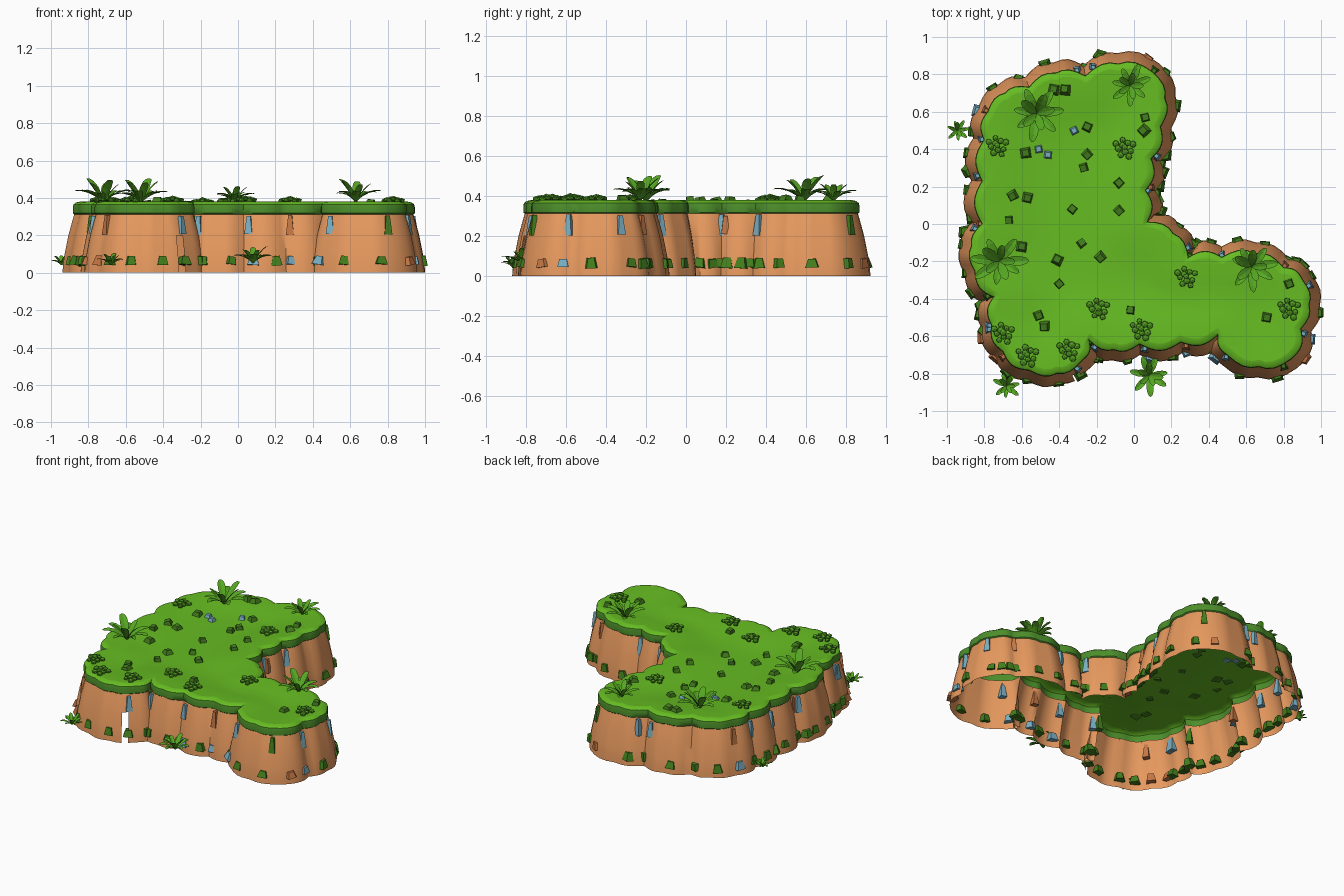
import bpy, bmesh, math, random
from mathutils import Vector, Matrix
from mathutils.geometry import delaunay_2d_cdt

if "Cube" in bpy.data.objects:
    bpy.data.objects.remove(bpy.data.objects["Cube"])

random.seed(4)
PI = math.pi


def material(name, r, g, b):
    m = bpy.data.materials.new(name)
    m.diffuse_color = [((c / 255 + 0.055) / 1.055) ** 2.4 for c in (r, g, b)] + [1]
    m.use_nodes = True
    m.node_tree.nodes["Principled BSDF"].inputs["Base Color"].default_value = m.diffuse_color
    return m


GRASS = material("grass green", 102, 188, 34)
RIM = material("rim green", 76, 142, 42)
EARTH = material("orange earth", 235, 156, 96)
ROCK = material("moss rock", 66, 126, 28)
BLUE = material("blue stone", 122, 176, 196)
BROWN = material("brown stone", 196, 118, 68)
LEAF = material("fern green", 86, 168, 34)
BUSH = material("bush green", 78, 152, 32)


def finish(bm, name, mat, smooth=None):
    me = bpy.data.meshes.new(name)
    bm.to_mesh(me)
    bm.free()
    ob = bpy.data.objects.new(name, me)
    bpy.context.collection.objects.link(ob)
    me.materials.append(mat)
    if smooth:
        bpy.ops.object.select_all(action='DESELECT')
        ob.select_set(True)
        bpy.context.view_layer.objects.active = ob
        bpy.ops.object.shade_smooth_by_angle(angle=math.radians(smooth))
    return ob


# Scalloped outline: creases between lobes, clockwise, each lobe bulging out
CREASES = [(-.80, .45), (-.78, .60), (-.56, .73), (-.26, .79), (.10, .81), (.14, .52),
           (.09, .35), (.06, .18), (.07, .01), (.29, -.18), (.47, -.18), (.80, -.235),
           (.90, -.30), (.89, -.56), (.84, -.72), (.50, -.70), (.45, -.59), (.25, -.63),
           (.03, -.64), (-.24, -.62), (-.28, -.73), (-.56, -.78), (-.70, -.68),
           (-.76, -.54), (-.75, -.39), (-.85, -.25), (-.81, 0), (-.81, .23)]
SEG = 8
outline = []
for i, c in enumerate(CREASES):
    a, b = Vector(c), Vector(CREASES[(i + 1) % len(CREASES)])
    d = b - a
    for k in range(SEG):
        t = k / SEG
        bulge = 0.18 * math.sin(PI * t)
        if d.length > .25:      # long lobes are split by a shallow middle crease
            bulge = 0.15 * math.sin(PI * t) + .05 * abs(math.sin(2 * PI * t))
        outline.append(a + d * t + Vector((-d.y, d.x)) * bulge)
N = len(outline)
normals = []
for i in range(N):
    d = outline[(i + 3) % N] - outline[i - 3]
    normals.append(Vector((-d.y, d.x)).normalized())


def at(i, off, z):
    p = outline[i % N] + normals[i % N] * off
    return Vector((p.x, p.y, z))


def band(rows):
    """Skin a strip of (z, offset) rows around the outline."""
    bm = bmesh.new()
    rings = [[bm.verts.new(at(i, off, z)) for i in range(N)] for z, off in rows]
    for lo, up in zip(rings, rings[1:]):
        for i in range(N):
            j = (i + 1) % N
            bm.faces.new((lo[i], up[i], up[j], lo[j]))
    return bm


# Earth cliff, open underneath, with one narrow notch in the front
WALL = [(0, .06), (.05, .056), (.1, .048), (.2, .028), (.28, .006), (.32, -.006)]
bm = band(WALL)
bm.faces.ensure_lookup_table()
bmesh.ops.delete(bm, geom=[bm.faces[r * N + 20 * SEG + 1] for r in range(3)], context='FACES')
finish(bm, "cliff_wall", EARTH, 50)

# Grass rim and rounded shoulder
finish(band([(.312, -.004), (.318, .004), (.35, .004), (.366, 0)]), "grass_rim", RIM, 50)
finish(band([(.366, 0), (.376, -.014), (.38, -.035)]), "grass_shoulder", GRASS, 50)


def edge_distance(x, y):
    return min((Vector((x, y)) - p).length for p in outline)


def top_z(x, y):
    t = min(max((edge_distance(x, y) - .045) / .28, 0), 1)
    return .38 - .025 * t * t * (3 - 2 * t)


# Gently dished grass top: rim ring plus an inner grid, triangulated together
ring = [at(i, -.035, 0).to_2d() for i in reversed(range(N))]
grid = [Vector((x * .08, y * .08)) for x in range(-12, 13) for y in range(-12, 13)]
grid = [p for p in grid if edge_distance(*p) > .07]
verts, _, faces, *_ = delaunay_2d_cdt(ring + grid, [(i, (i + 1) % N) for i in range(N)], [], 1, 1e-5)
bm = bmesh.new()
points = [bm.verts.new((p.x, p.y, top_z(p.x, p.y))) for p in verts]
for f in faces:
    bm.faces.new([points[i] for i in f])
bmesh.ops.delete(bm, geom=[v for v in bm.verts if not v.link_faces], context='VERTS')
bm.normal_update()
bmesh.ops.reverse_faces(bm, faces=[f for f in bm.faces if f.normal.z < 0])
finish(bm, "grass_top", GRASS, 50)

# Loose stones: one mesh per colour
stones = {m: bmesh.new() for m in (ROCK, BLUE, BROWN)}


def stone(mat, pos, r1, r2, h, rot, sides=4, lean=0):
    mat4 = (Matrix.Translation(pos) @ Matrix.Rotation(rot, 4, 'Z')
            @ Matrix.Rotation(lean, 4, 'X'))
    bmesh.ops.create_cone(stones[mat], cap_ends=True, segments=sides, radius1=r1, radius2=r2,
                          depth=h, matrix=mat4)


def wall_off(z):
    for (z0, a), (z1, b) in zip(WALL, WALL[1:]):
        if z <= z1:
            return a + (b - a) * (z - z0) / (z1 - z0)


# Stones along the foot of the cliff
i = 2
while i < N:
    n = normals[i]
    mat = random.choice([ROCK] * 8 + [BLUE, BROWN])
    stone(mat, at(i, wall_off(.065) - .01, .065), random.uniform(.034, .046), .026,
          random.uniform(.04, .055), math.atan2(n.y, n.x) + PI / 4 + random.uniform(-.4, .4),
          random.choice((4, 4, 5)), random.uniform(-.2, .2))
    i += random.choice((2, 3, 4, 5))
# Tall shards set into the upper wall, near the creases
for k in range(len(CREASES)):
    i = k * SEG + random.choice((0, 1, 7))
    n = normals[i % N]
    stone((BLUE, BROWN, BLUE, BLUE, ROCK)[k % 5], at(i, .012, .255), .03, .014,
          random.uniform(.09, .11), math.atan2(n.y, n.x) + PI / 4 + random.uniform(-.4, .4))
# Stones scattered on the grass
TOP_STONES = [(-.25, .52), (-.25, .37), (-.27, .3), (-.58, .38), (-.65, .15), (-.57, .14),
              (-.67, .02), (-.33, .08), (-.08, .22), (-.08, .07), (-.28, -.1), (-.18, -.18),
              (-.6, -.12), (-.41, -.19), (-.4, -.32), (-.51, -.49), (-.48, -.55), (-.02, -.46),
              (.71, -.5), (.83, -.32), (-.43, .72), (-.37, .72), (.06, .57), (.05, .5)]
for x, y in TOP_STONES:
    stone(ROCK, (x, y, top_z(x, y) + .01), random.uniform(.028, .042), .024, .03,
          random.uniform(0, PI), 4, random.uniform(-.25, .25))
for x, y in ((-.51, .4), (-.46, .37), (-.32, .5)):
    stone(BLUE, (x, y, top_z(x, y) + .008), .03, .018, .025, random.uniform(0, PI))
for mat, b in stones.items():
    finish(b, mat.name.replace(" ", "_") + "s", mat)

# Round-leaved bushes
bm = bmesh.new()
for x, y in [(-.73, .42), (-.05, .41), (.28, -.28), (.83, -.45), (.04, -.56),
             (-.19, -.45), (-.35, -.67), (-.57, -.7), (-.7, -.58)]:
    z = top_z(x, y)
    for k in range(11):
        a = k * 2.4
        r = .017 * math.sqrt(k)
        pos = Vector((x + r * math.cos(a), y + r * math.sin(a), z + .022 - r * .25))
        bmesh.ops.create_icosphere(bm, subdivisions=1, radius=random.uniform(.016, .021),
                                   matrix=Matrix.Translation(pos) @ Matrix.Diagonal((1, 1, .7, 1)))
finish(bm, "bushes", BUSH)


# Ferns: rings of arched, creased blades facing upward
def fern(bm, x, y, z, size):
    for count, reach, rise, droop in ((7, 1, .95, .55), (5, .68, 1.15, .35)):
        for k in range(count):
            a = 2 * PI * (k + random.uniform(-.2, .2)) / count + reach * 2
            s = size * random.uniform(.8, 1.1)
            out = Vector((math.cos(a), math.sin(a), 0))
            side = Vector((-out.y, out.x, 0))
            rows = []
            for t in (0, .25, .5, .75, .92, 1):
                p = Vector((x, y, z)) + out * (s * reach * t)
                p.z += s * (rise * t - droop * t * t)
                w = s * .17 * (math.sin(PI * (.12 + .76 * t ** 1.2)) if t < 1 else .1)
                up = Vector((0, 0, w * .3))
                rows.append([bm.verts.new(q) for q in (p - side * w + up, p, p + side * w + up)])
            for r0, r1 in zip(rows, rows[1:]):
                for j in (0, 1):
                    bm.faces.new((r0[j], r1[j], r1[j + 1], r0[j + 1]))


bm = bmesh.new()
for x, y, s in ((-.52, .59, .15), (-.02, .74, .115), (-.72, -.2, .15), (.63, -.23, .14)):
    fern(bm, x, y, top_z(x, y), s)
for x, y, z, s in ((-.945, .5, .04, .06), (-.68, -.865, .04, .075), (.08, -.81, .05, .105)):
    fern(bm, x, y, z, s)
bm.normal_update()
bmesh.ops.reverse_faces(bm, faces=[f for f in bm.faces if f.normal.z < 0])
finish(bm, "ferns", LEAF)
